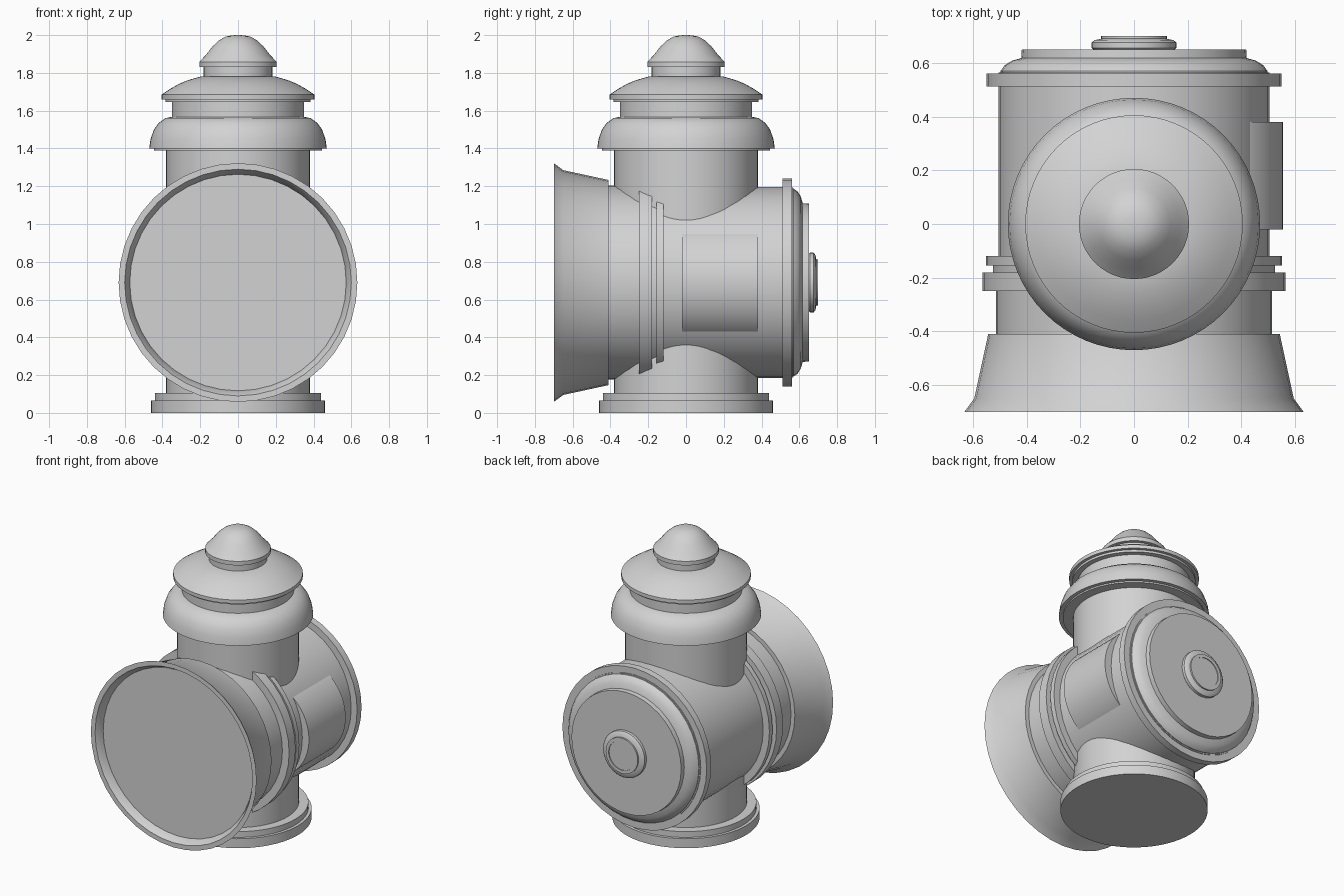
import bpy
import bmesh
from math import radians, tau

cube = bpy.data.objects.get("Cube")
if cube:
    bpy.data.objects.remove(cube, do_unlink=True)

grey = bpy.data.materials.new("plain grey")
grey.use_nodes = True
grey.diffuse_color = (0.65, 0.65, 0.65, 1)
grey.node_tree.nodes["Principled BSDF"].inputs["Base Color"].default_value = grey.diffuse_color

AXIS_Z = 0.69   # height of the horizontal barrel
parts = []


def lathe(name, profile, along_y=False, x=0.0, segments=40):
    """Revolve (radius, distance) points about the upright or the barrel axis."""
    bm = bmesh.new()
    verts = [bm.verts.new((r, 0, h)) for r, h in profile]
    edges = [bm.edges.new(pair) for pair in zip(verts, verts[1:])]
    bmesh.ops.spin(bm, geom=verts + edges, cent=(0, 0, 0), axis=(0, 0, 1),
                   angle=tau, steps=segments, use_merge=False)
    bmesh.ops.remove_doubles(bm, verts=bm.verts[:], dist=0.0001)
    bmesh.ops.recalc_face_normals(bm, faces=bm.faces[:])
    mesh = bpy.data.meshes.new(name)
    bm.to_mesh(mesh)
    bm.free()
    mesh.materials.append(grey)
    obj = bpy.data.objects.new(name, mesh)
    bpy.context.collection.objects.link(obj)
    if along_y:
        obj.location = (x, 0, AXIS_Z)
        obj.rotation_euler.x = radians(-90)
    parts.append(obj)


def disc(name, radius, low, high, **options):
    """Plain closed cylinder."""
    lathe(name, [(0, low), (radius, low), (radius, high), (0, high)], **options)


# Upright body and stepped foot
disc("foot", 0.46, 0, 0.065, segments=64)
disc("foot_step", 0.44, 0.065, 0.105, segments=64)
disc("upright_body", 0.38, 0.1, 1.41, segments=64)

# Stacked chimney
lathe("chimney_shoulder", [(0, 1.39), (0.445, 1.39), (0.445, 1.4), (0.47, 1.4),
      (0.463, 1.45), (0.445, 1.5), (0.42, 1.535), (0.385, 1.56),
      (0.34, 1.57), (0, 1.57)], segments=64)
disc("chimney_neck", 0.35, 1.56, 1.65, segments=64)
lathe("chimney_hood", [(0, 1.645), (0.385, 1.645), (0.385, 1.66), (0.405, 1.66),
      (0.405, 1.685), (0.36, 1.715), (0.31, 1.743), (0.26, 1.763),
      (0.2, 1.78), (0, 1.785)], segments=64)
disc("finial_neck", 0.182, 1.77, 1.84, segments=48)
lathe("finial", [(0, 1.83), (0.205, 1.83), (0.205, 1.858), (0.17, 1.895),
      (0.135, 1.94), (0.1, 1.973), (0.065, 1.992), (0.03, 1.999), (0, 2.0)],
      segments=48)

# Horizontal barrel with raised bands
disc("barrel", 0.505, -0.42, 0.565, along_y=True)
disc("front_collar", 0.514, -0.42, -0.2, along_y=True)
for name, radius, low, high in (("wide_band", 0.565, -0.25, -0.18),
                                ("groove_band", 0.525, -0.18, -0.155),
                                ("narrow_band", 0.552, -0.155, -0.12),
                                ("rear_band", 0.55, 0.512, 0.56)):
    disc(name, radius, low, high, along_y=True)

# Flared front hood, with a recessed lens closing it
lathe("lens_hood", [(0, -0.41), (0.543, -0.41), (0.595, -0.65), (0.632, -0.7),
      (0.6, -0.7), (0.573, -0.655), (0.573, -0.65), (0, -0.65)], along_y=True)

# Rounded rear lid and its knob
lathe("rear_lid", [(0, 0.55), (0.497, 0.55), (0.497, 0.57), (0.483, 0.59),
      (0.455, 0.608), (0.42, 0.618), (0.418, 0.65), (0, 0.65)], along_y=True)
lathe("rear_knob", [(0, 0.64), (0.142, 0.64), (0.158, 0.656), (0.158, 0.676),
      (0.146, 0.685), (0.122, 0.69), (0.122, 0.7), (0.1, 0.7),
      (0.1, 0.694), (0, 0.694)], along_y=True)

# Bulged panel on the left flank
disc("side_panel", 0.333, -0.02, 0.38, along_y=True, x=0.222, segments=64)

# Smooth shading with crisp edges
bpy.ops.object.select_all(action='DESELECT')
for obj in parts:
    obj.select_set(True)
bpy.context.view_layer.objects.active = parts[0]
bpy.ops.object.shade_smooth_by_angle(angle=radians(32))
